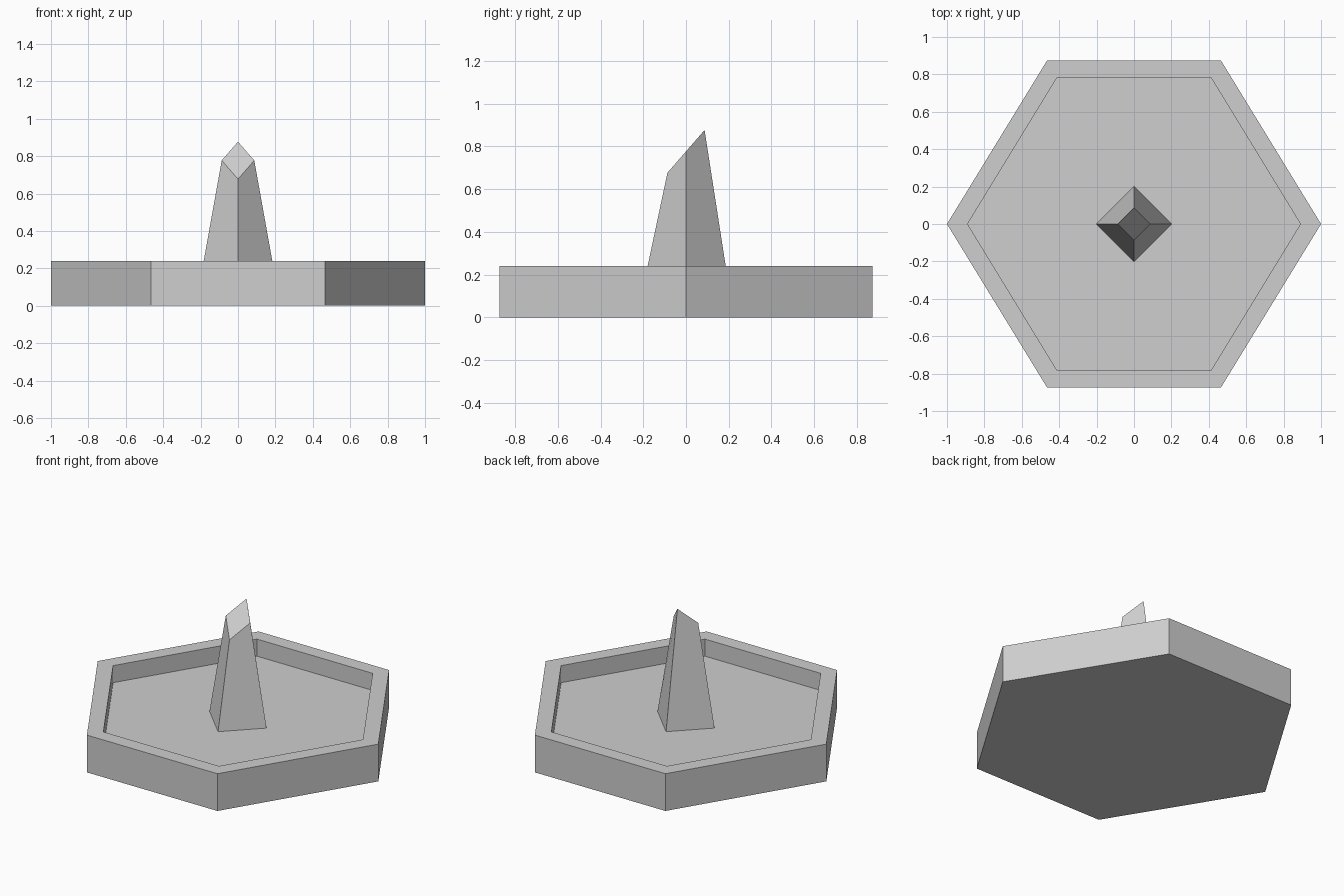
import bpy
import bmesh

if "Cube" in bpy.data.objects:
    bpy.data.objects.remove(bpy.data.objects["Cube"])

grey = bpy.data.materials.new("light grey")
grey.diffuse_color = (0.62, 0.62, 0.62, 1)
grey.use_nodes = True
grey.node_tree.nodes["Principled BSDF"].inputs["Base Color"].default_value = grey.diffuse_color


def hexagon(tip, side_x, side_y):
    return [(tip, 0), (side_x, side_y), (-side_x, side_y),
            (-tip, 0), (-side_x, -side_y), (side_x, -side_y)]


def loft(name, rings, cap_bottom=True):
    """Join consecutive rings of points with flat sides, then cap the ends."""
    bm = bmesh.new()
    loops = [[bm.verts.new(p) for p in ring] for ring in rings]
    for a, b in zip(loops, loops[1:]):
        n = len(a)
        for i in range(n):
            j = (i + 1) % n
            bm.faces.new((a[i], a[j], b[j], b[i]))
    if cap_bottom:
        bm.faces.new(loops[0][::-1])
    bm.faces.new(loops[-1])
    bmesh.ops.recalc_face_normals(bm, faces=bm.faces)
    mesh = bpy.data.meshes.new(name)
    bm.to_mesh(mesh)
    bm.free()
    mesh.materials.append(grey)
    obj = bpy.data.objects.new(name, mesh)
    bpy.context.collection.objects.link(obj)
    return obj


# Hexagonal tray: outer wall, rim, inner wall, recessed floor
RIM_Z, FLOOR_Z = 0.24, 0.13
outer = hexagon(1.0, 0.465, 0.874)
inner = hexagon(0.89, 0.412, 0.782)
loft("hexagonal_tray", [
    [(x, y, 0) for x, y in outer],
    [(x, y, RIM_Z) for x, y in outer],
    [(x, y, RIM_Z) for x, y in inner],
    [(x, y, FLOOR_Z) for x, y in inner],
])

# Tapered four-sided pointer with a top sliced at a slant, rising to the back
diamond = [(1, 0), (0, 1), (-1, 0), (0, -1)]
BASE_R, TOP_R = 0.203, 0.087
loft("slanted_pointer", [
    [(x * BASE_R, y * BASE_R, FLOOR_Z) for x, y in diamond],
    [(x * TOP_R, y * TOP_R, 0.777 + 0.1 * y) for x, y in diamond],
], cap_bottom=False)
